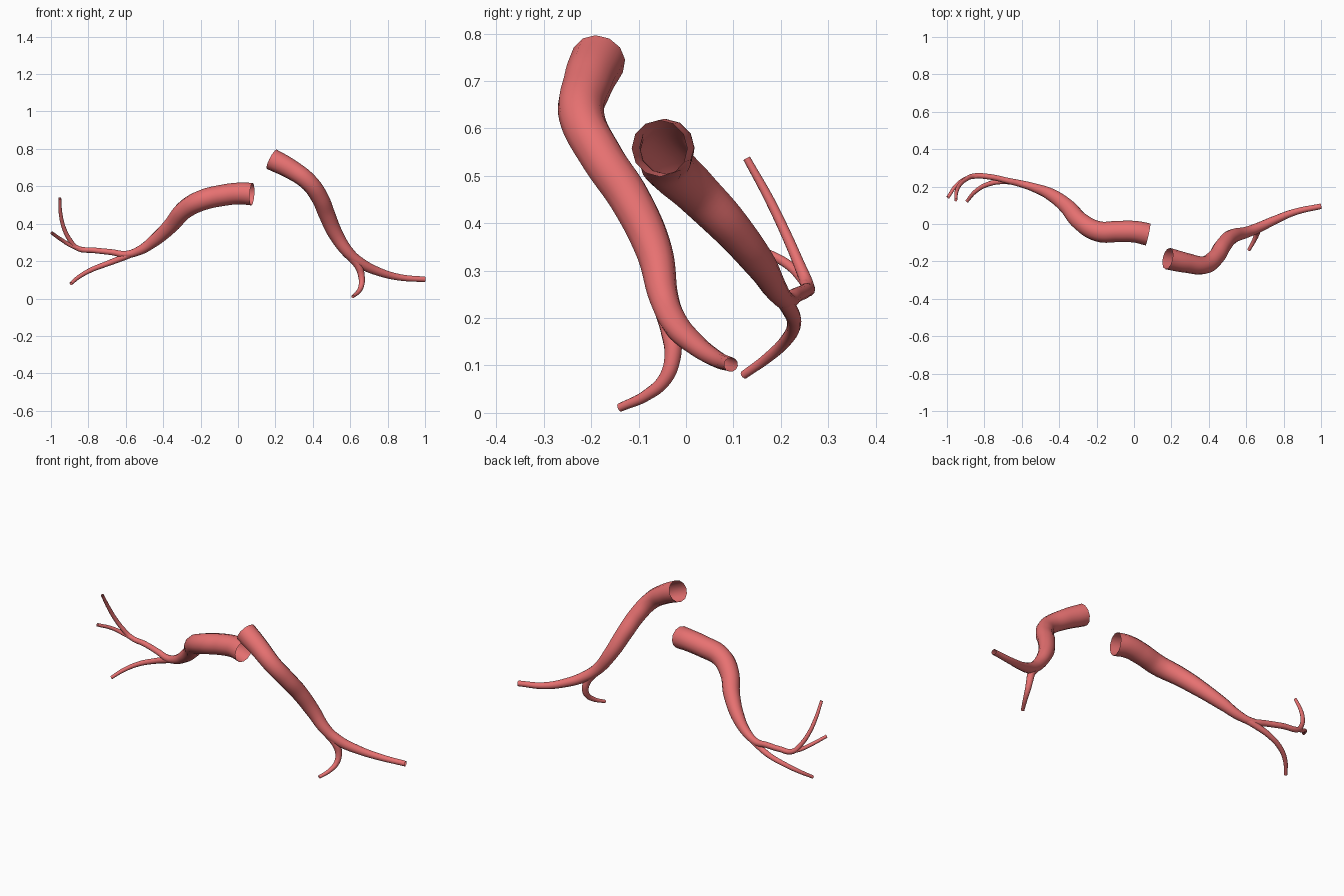
import bpy
import math

mat = bpy.data.materials.new("vessel_red")
mat.diffuse_color = (0.80, 0.165, 0.165, 1)


def vessel(name, pts):
    """Open, tapering 12-sided tube through (x, y, z, radius) points."""
    cu = bpy.data.curves.new(name, 'CURVE')
    cu.dimensions = '3D'
    cu.bevel_depth = 1.0
    cu.bevel_resolution = 4
    cu.resolution_u = 8
    cu.use_fill_caps = False
    sp = cu.splines.new('BEZIER')
    sp.radius_interpolation = 'CARDINAL'
    sp.bezier_points.add(len(pts) - 1)
    for bp, (x, y, z, r) in zip(sp.bezier_points, pts):
        bp.co = (x, y, z)
        bp.radius = r
        bp.handle_left_type = bp.handle_right_type = 'AUTO'
    ob = bpy.data.objects.new(name, cu)
    bpy.context.collection.objects.link(ob)
    bpy.ops.object.select_all(action='DESELECT')
    ob.select_set(True)
    bpy.context.view_layer.objects.active = ob
    bpy.ops.object.convert(target='MESH')
    ob = bpy.context.object
    ob.data.materials.clear()
    ob.data.materials.append(mat)
    bpy.ops.object.shade_smooth_by_angle(angle=math.radians(40))
    return ob


# Left artery: trunk running on into its upper branch
vessel("left_trunk", [
    (0.075, -0.056, 0.558, 0.060), (0.01, -0.042, 0.562, 0.058),
    (-0.08, -0.04, 0.552, 0.057), (-0.19, -0.04, 0.526, 0.055),
    (-0.285, 0.012, 0.475, 0.050), (-0.355, 0.090, 0.395, 0.043),
    (-0.45, 0.160, 0.308, 0.033), (-0.53, 0.193, 0.255, 0.024),
    (-0.60, 0.214, 0.236, 0.019), (-0.67, 0.23, 0.247, 0.016),
    (-0.77, 0.252, 0.258, 0.015), (-0.86, 0.256, 0.270, 0.014),
    (-0.90, 0.238, 0.315, 0.012), (-0.93, 0.212, 0.375, 0.011),
    (-0.948, 0.176, 0.45, 0.010), (-0.953, 0.128, 0.537, 0.008)])

# Left artery: side branches
vessel("left_lower_branch", [
    (-0.55, 0.200, 0.246, 0.018), (-0.61, 0.217, 0.221, 0.017),
    (-0.69, 0.228, 0.190, 0.015), (-0.785, 0.211, 0.153, 0.013),
    (-0.85, 0.172, 0.116, 0.011), (-0.893, 0.122, 0.080, 0.009)])
vessel("left_outer_twig", [
    (-0.84, 0.256, 0.265, 0.012), (-0.89, 0.246, 0.282, 0.011),
    (-0.945, 0.212, 0.315, 0.010), (-0.995, 0.142, 0.350, 0.009)])

# Right artery: trunk running on into its long branch
vessel("right_trunk", [
    (0.18, -0.185, 0.745, 0.058), (0.28, -0.208, 0.693, 0.053),
    (0.375, -0.220, 0.625, 0.048), (0.437, -0.178, 0.54, 0.046),
    (0.475, -0.118, 0.45, 0.044), (0.523, -0.068, 0.343, 0.039),
    (0.595, -0.046, 0.24, 0.031), (0.66, -0.022, 0.187, 0.028),
    (0.75, 0.02, 0.144, 0.023), (0.86, 0.064, 0.114, 0.018),
    (1.0, 0.095, 0.102, 0.015)])

# Right artery: short downward branch
vessel("right_lower_branch", [
    (0.605, -0.044, 0.225, 0.025), (0.645, -0.032, 0.17, 0.021),
    (0.660, -0.028, 0.12, 0.018), (0.66, -0.044, 0.072, 0.015),
    (0.645, -0.082, 0.038, 0.012), (0.614, -0.14, 0.011, 0.009)])
